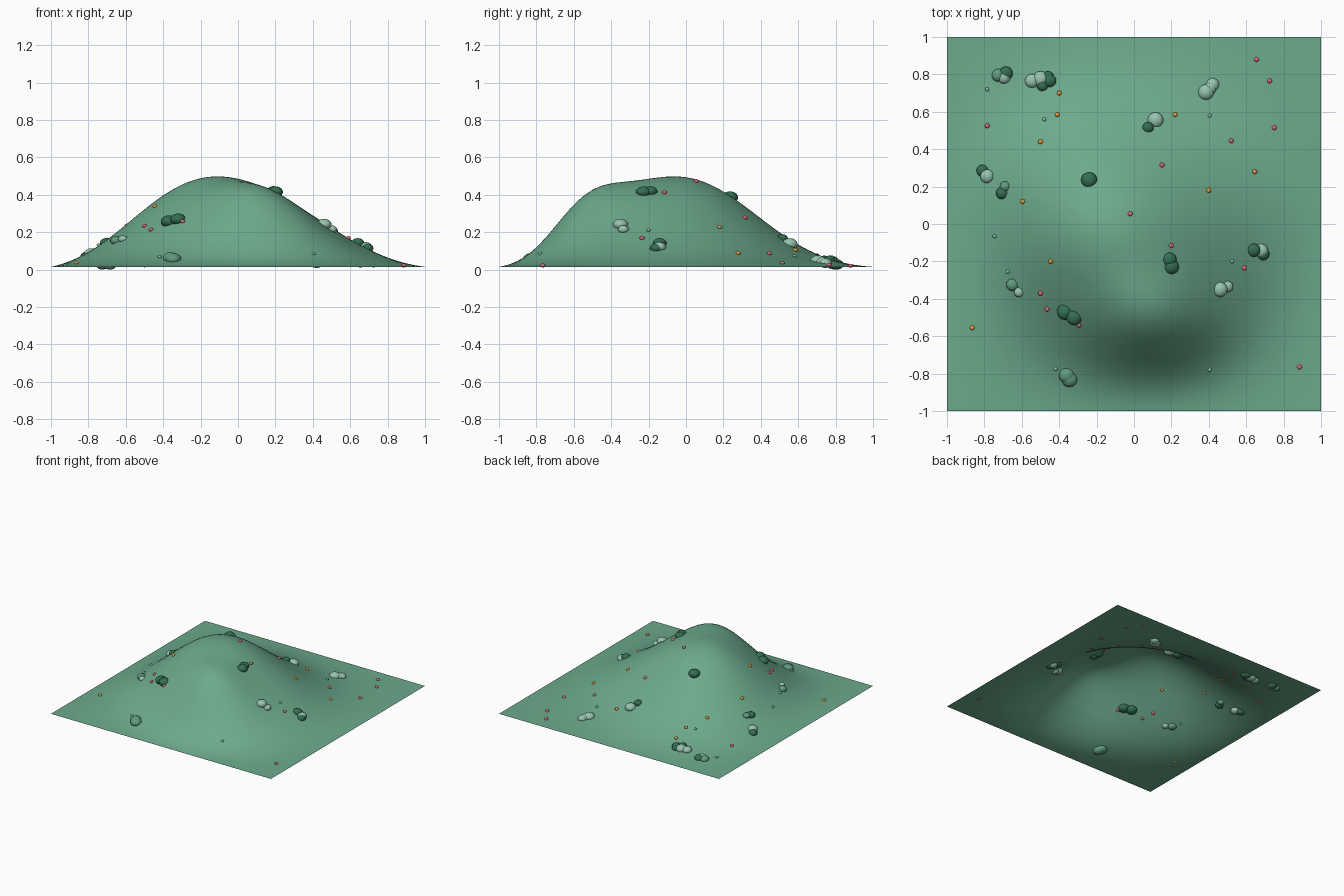
import bpy, bmesh, math
from mathutils import Matrix

BASE = 0.015


def mat(name, rgb):
    m = bpy.data.materials.new(name)
    lin = [((c / 255 + 0.055) / 1.055) ** 2.4 for c in rgb]
    m.diffuse_color = (*lin, 1)
    return m


GRASS = mat("grass green", (108, 170, 140))
DARK = mat("dark leaf", (52, 110, 82))
MID = mat("mid leaf", (96, 155, 126))
LIGHT = mat("light leaf", (150, 196, 175))
PINK = mat("pink petal", (222, 105, 122))
ORANGE = mat("orange petal", (228, 155, 58))
MINT = mat("mint petal", (128, 195, 165))

# Rounded swells making the hill: x, y, height, spread x, spread y
SWELLS = [(-0.18, -0.02, 0.445, 0.40, 0.40),
          (0.10, -0.56, 0.225, 0.26, 0.20),
          (0.40, -0.15, 0.12, 0.35, 0.35)]


def height(x, y):
    h = sum(a * math.exp(-((x - cx) / sx) ** 2 / 2 - ((y - cy) / sy) ** 2 / 2)
            for cx, cy, a, sx, sy in SWELLS)
    return BASE + h * (1 - x ** 4) * (1 - y ** 4)


def finish(bm, name, material):
    for f in bm.faces:
        f.smooth = True
    me = bpy.data.meshes.new(name)
    bm.to_mesh(me)
    bm.free()
    me.materials.append(material)
    bpy.context.collection.objects.link(bpy.data.objects.new(name, me))


def blobs(name, material, spots, squash, lift, seg):
    """Squashed balls resting on the ground, one mesh per colour."""
    bm = bmesh.new()
    for x, y, r in spots:
        m = Matrix.Translation((x, y, height(x, y) + lift * r)) @ Matrix.Diagonal((1, 1, squash, 1))
        bmesh.ops.create_uvsphere(bm, u_segments=seg, v_segments=seg // 2 + 2, radius=r, matrix=m)
    finish(bm, name, material)


# Hill: a single displaced sheet
bm = bmesh.new()
bmesh.ops.create_grid(bm, x_segments=80, y_segments=80, size=1)
for v in bm.verts:
    v.co.z = height(v.co.x, v.co.y)
finish(bm, "hill", GRASS)

# Bushes: overlapping leaf clumps
blobs("dark_bushes", DARK, [
    (-.685, .805, .037), (-.49, .74, .03), (-.46, .785, .032), (-.45, .765, .034),
    (.075, .515, .03), (-.81, .285, .032), (-.705, .165, .033), (-.24, .235, .043),
    (.19, -.19, .037), (.2, -.228, .04), (.64, -.14, .036), (.69, -.16, .034),
    (-.37, -.47, .043), (-.32, -.5, .042)], 0.75, 0.05, 20)
blobs("mid_bushes", MID, [
    (-.725, .795, .035), (-.69, .2, .028), (-.65, -.325, .033),
    (-.36, -.81, .042), (-.345, -.83, .042)], 0.75, 0.05, 20)
blobs("light_bushes", LIGHT, [
    (-.695, .785, .035), (-.545, .765, .038), (-.5, .775, .042), (.385, .705, .042),
    (.405, .725, .035), (.42, .745, .035), (.115, .555, .042), (-.785, .255, .037),
    (.68, -.143, .037), (.46, -.35, .04), (.5, -.335, .03), (-.615, -.365, .026)], 0.75, 0.05, 20)


# Flowers: small beads scattered over the slopes
def flowers(name, material, r, spots):
    blobs(name, material, [(x, y, r) for x, y in spots], 0.8, 0.3, 10)


flowers("pink_flowers", PINK, 0.0135, [
    (.655, .88), (.725, .765), (.75, .515), (.52, .445), (-.785, .525), (.15, .315),
    (-.02, .055), (.2, -.115), (.59, -.235), (-.5, -.37), (-.465, -.455),
    (-.295, -.54), (.885, -.765)])
flowers("orange_flowers", ORANGE, 0.0135, [
    (-.4, .7), (-.41, .585), (-.5, .44), (.22, .585), (.645, .28), (.4, .18),
    (-.595, .12), (-.445, -.2), (-.865, -.555)])
flowers("mint_flowers", MINT, 0.011, [
    (-.785, .72), (-.48, .56), (.405, .58), (-.745, -.065), (-.675, -.255),
    (.525, -.2), (-.42, -.775), (.405, -.78)])
